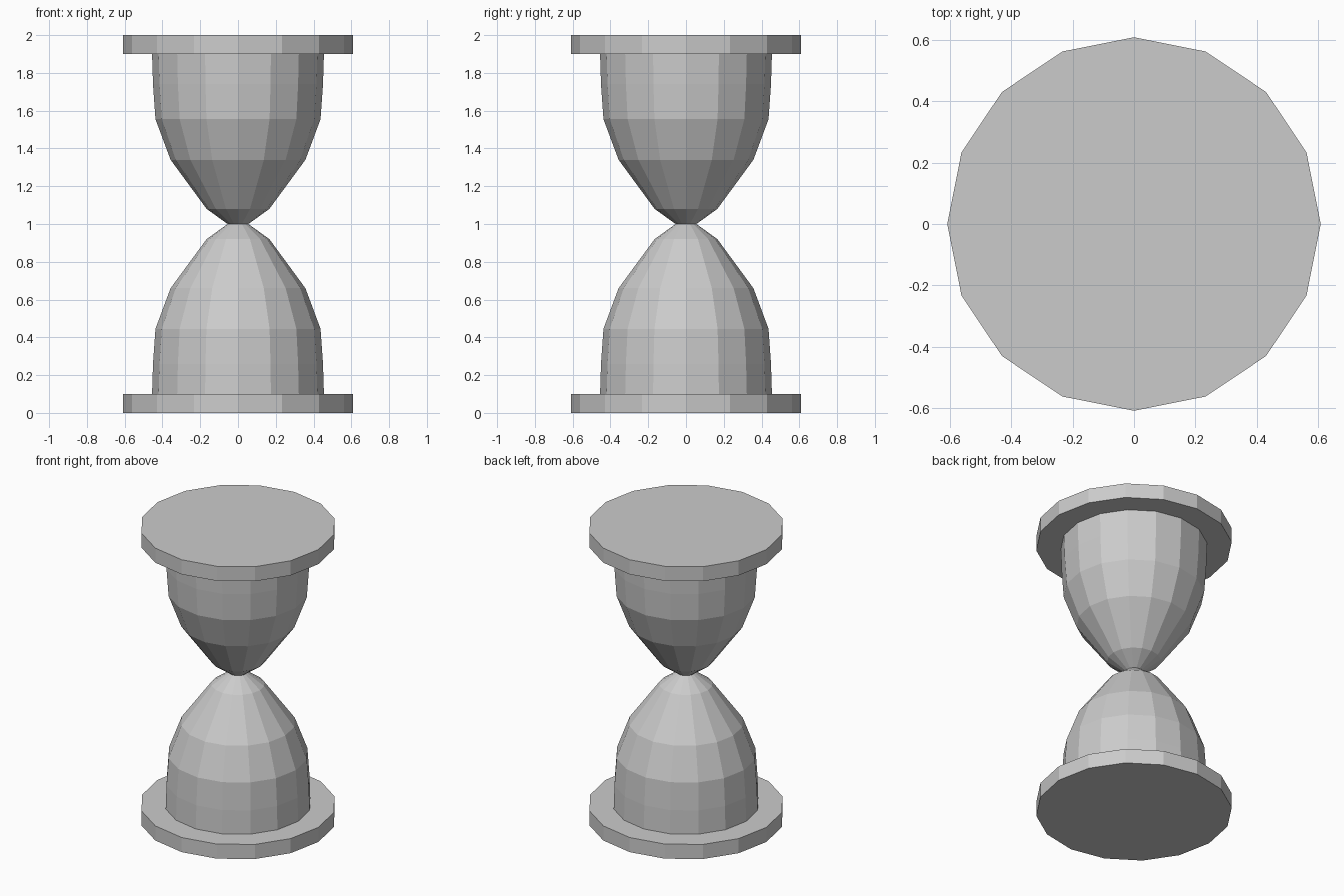
import bpy, bmesh
from math import cos, sin, tau

if "Cube" in bpy.data.objects:
    bpy.data.objects.remove(bpy.data.objects["Cube"])

SIDES = 16


def lathe(name, profile, caps):
    """Revolve (radius, z) points about the z axis with flat faces."""
    bm = bmesh.new()
    rings = [[bm.verts.new((r * cos(tau * i / SIDES), r * sin(tau * i / SIDES), z))
              for i in range(SIDES)] for r, z in profile]
    for a, b in zip(rings, rings[1:]):
        for i in range(SIDES):
            j = (i + 1) % SIDES
            bm.faces.new((a[i], a[j], b[j], b[i]))
    if caps:
        bm.faces.new(rings[0][::-1])
        bm.faces.new(rings[-1])
    mesh = bpy.data.meshes.new(name)
    bm.to_mesh(mesh)
    bm.free()
    obj = bpy.data.objects.new(name, mesh)
    bpy.context.collection.objects.link(obj)
    return obj


# Glass: lower bulb profile mirrored about the neck at z = 1
lower = [(0.455, 0.10), (0.45, 0.26), (0.437, 0.445), (0.357, 0.66), (0.166, 0.92)]
upper = [(r, 2 - z) for r, z in reversed(lower)]
lathe("glass_bulbs", lower + [(0.055, 1.0)] + upper, caps=False)

# Round end plates
for name, z in (("base_plate", 0.0), ("top_plate", 1.9)):
    lathe(name, [(0.608, z), (0.608, z + 0.1)], caps=True)
